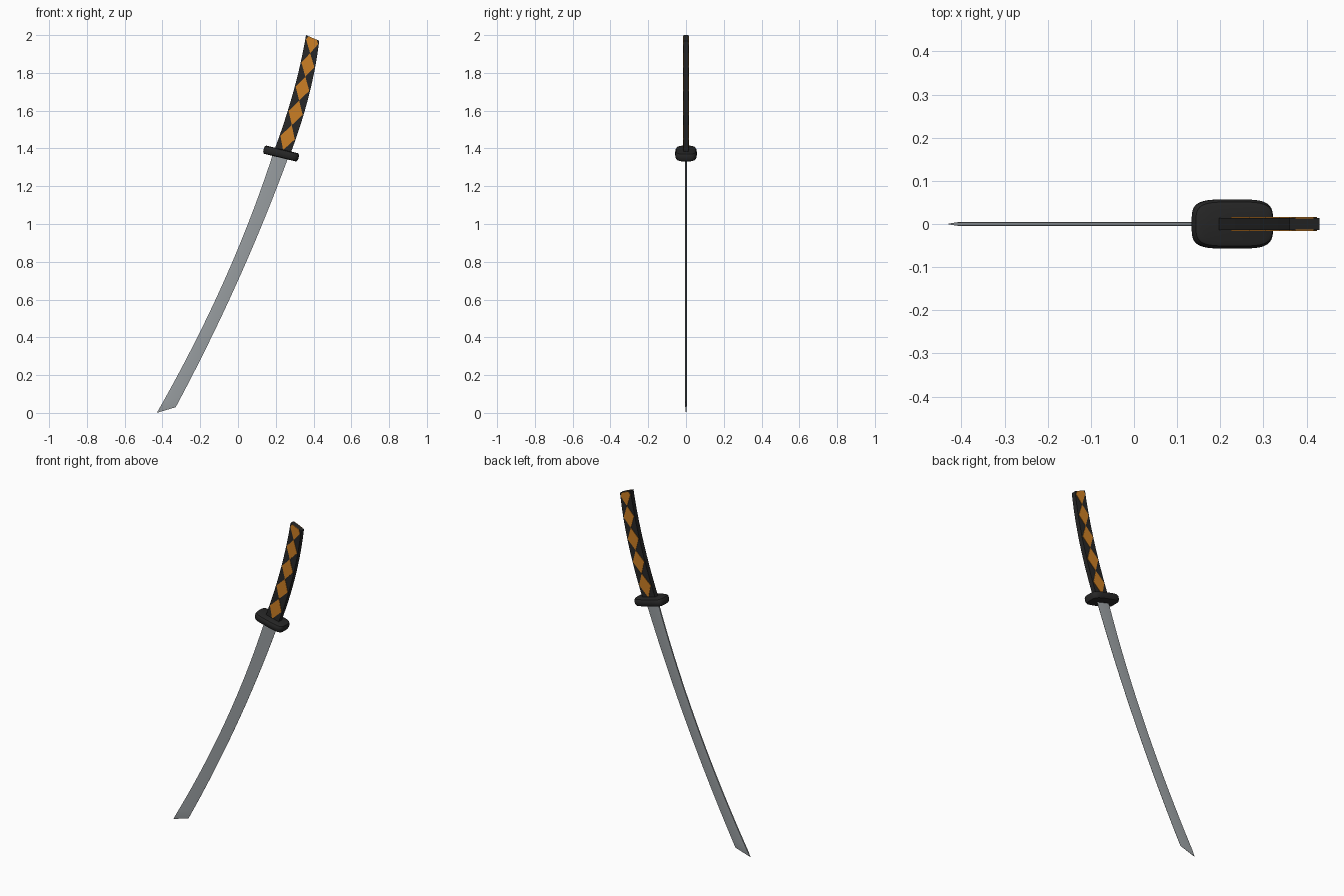
import bpy, bmesh, math
from mathutils import Vector

if "Cube" in bpy.data.objects:
    bpy.data.objects.remove(bpy.data.objects["Cube"])


def material(name, rgb):
    m = bpy.data.materials.new(name)
    m.diffuse_color = (*rgb, 1)
    m.use_nodes = True
    m.node_tree.nodes["Principled BSDF"].inputs["Base Color"].default_value = m.diffuse_color
    return m


STEEL = material("steel grey", (0.32, 0.345, 0.36))
BLACK = material("wrap black", (0.02, 0.02, 0.02))
ORANGE = material("amber orange", (0.60, 0.21, 0.018))


def arc(p0, mid, p2):
    """Quadratic curve in the x-z plane through three points."""
    p0, mid, p2 = Vector(p0), Vector(mid), Vector(p2)
    c = 2 * mid - (p0 + p2) / 2
    return lambda t: (1 - t) ** 2 * p0 + 2 * t * (1 - t) * c + t * t * p2


def finish(name, bm, mat, angle=None):
    bmesh.ops.recalc_face_normals(bm, faces=bm.faces)
    me = bpy.data.meshes.new(name)
    bm.to_mesh(me)
    bm.free()
    me.materials.append(mat)
    ob = bpy.data.objects.new(name, me)
    bpy.context.collection.objects.link(ob)
    if angle:
        bpy.context.view_layer.objects.active = ob
        ob.select_set(True)
        bpy.ops.object.shade_smooth_by_angle(angle=math.radians(angle))
        ob.select_set(False)
    return ob


def sweep(name, left, right, section, ts, mat, angle, scale=lambda t: 1):
    """Loft a section of (across 0..1, y) points between two edge curves."""
    bm = bmesh.new()
    rings = []
    for t in ts:
        a, b = left(t), right(t)
        ring = []
        for u, y in section:
            p = a.lerp(b, u)
            ring.append(bm.verts.new((p.x, y * scale(t), p.y)))
        rings.append(ring)
    n = len(section)
    for r0, r1 in zip(rings, rings[1:]):
        for i in range(n):
            j = (i + 1) % n
            bm.faces.new((r0[i], r0[j], r1[j], r1[i]))
    bm.faces.new(rings[0])
    bm.faces.new(rings[-1])
    return finish(name, bm, mat, angle)


# Blade: thick spine on the left, cutting edge on the right, thinned at the tip
spine = arc((-0.43, 0.0), (-0.08, 0.685), (0.185, 1.37))
edge = arc((-0.33, 0.03), (-0.007, 0.685), (0.265, 1.35))
blade_section = [(0, -0.004), (0.25, -0.005), (1, -0.0006),
                 (1, 0.0006), (0.25, 0.005), (0, 0.004)]
sweep("blade", spine, edge, blade_section,
      [0, 0.025] + [i / 24 for i in range(1, 25)], STEEL, 25,
      lambda t: 0.2 if t == 0 else 1)

# Handle: flat-sided curved grip
h_left = arc((0.19, 1.385), (0.293, 1.70), (0.36, 2.0))
h_right = arc((0.275, 1.365), (0.374, 1.675), (0.43, 1.97))
HALF = 0.014
sweep("handle", h_left, h_right,
      [(0, -HALF), (1, -HALF), (1, HALF), (0, HALF)],
      [i / 16 for i in range(17)], BLACK, 30)


# Diamonds: thin plates on both flat sides, the last one cut off by the end
def diamond(name, centre, half, side):
    outline = []
    for du, ds in ((0, -1), (1, 0), (0, 1), (-1, 0)):
        s = centre + ds * half
        if s > 1:
            k = (1 - centre) / half
            outline += [(0.5 + 0.45 * (1 - k), 1), (0.5 - 0.45 * (1 - k), 1)]
        else:
            outline.append((0.5 + 0.45 * du, s))
    bm = bmesh.new()
    loops = []
    for y in (HALF - 0.001, HALF + 0.0025):
        loop = []
        for u, s in outline:
            p = h_left(s).lerp(h_right(s), u)
            loop.append(bm.verts.new((p.x, side * y, p.y)))
        bm.faces.new(loop)
        loops.append(loop)
    n = len(outline)
    for i in range(n):
        j = (i + 1) % n
        bm.faces.new((loops[0][i], loops[0][j], loops[1][j], loops[1][i]))
    finish(name, bm, ORANGE)


for side, label in ((-1, "front"), (1, "back")):
    for k in range(5):
        diamond(f"{label}_diamond_{k + 1}", 0.13 + 0.209 * k, 0.1045, side)

# Guard: rounded-rectangle disc with softened rims, tilted square to the blade
bm = bmesh.new()
N = 48
A, B, H = 0.095, 0.057, 0.0225
rings = []
profile = [(-H, 0.016), (-H * 0.85, 0.006), (-H * 0.4, 0),
           (H * 0.4, 0), (H * 0.85, 0.006), (H, 0.016)]
for z, inset in profile:
    ring = []
    for i in range(N):
        a = 2 * math.pi * i / N
        c, s = math.cos(a), math.sin(a)
        x = math.copysign(abs(c) ** 0.5, c) * (A - inset * 0.6)
        y = math.copysign(abs(s) ** 0.5, s) * (B - inset)
        ring.append(bm.verts.new((x, y, z)))
    rings.append(ring)
for r0, r1 in zip(rings, rings[1:]):
    for i in range(N):
        j = (i + 1) % N
        bm.faces.new((r0[i], r0[j], r1[j], r1[i]))
bm.faces.new(rings[0])
bm.faces.new(rings[-1])
guard = finish("guard", bm, BLACK, 40)
guard.location = (0.228, 0, 1.373)
guard.rotation_euler = (0, math.radians(13.5), 0)
